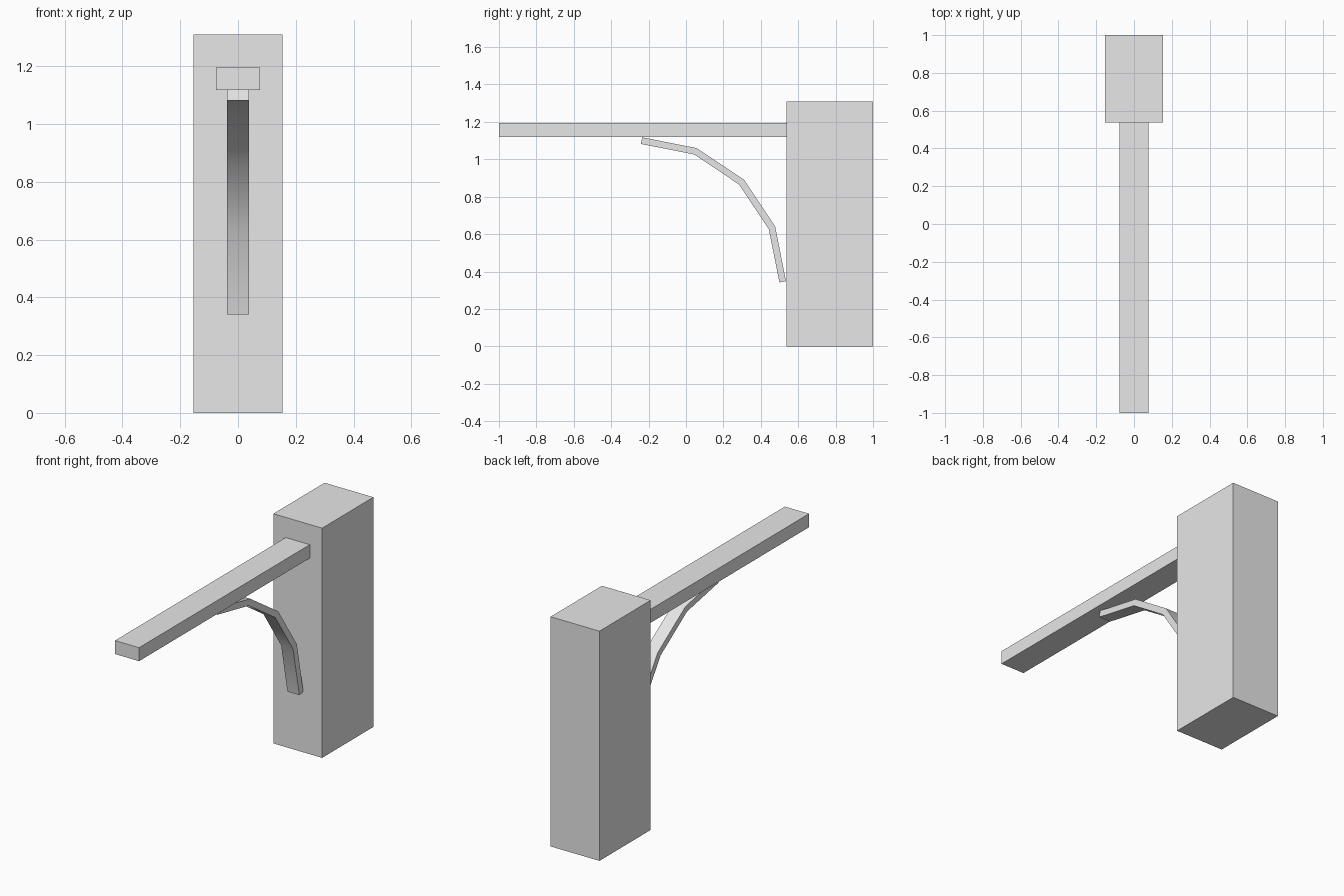
import bpy
import bmesh
import math
from mathutils import Vector

default = bpy.data.objects.get("Cube")
if default:
    bpy.data.objects.remove(default, do_unlink=True)

grey = bpy.data.materials.new("plain grey")
grey.use_nodes = True
GREY = (0.8, 0.8, 0.8, 1)
grey.diffuse_color = GREY
grey.node_tree.nodes["Principled BSDF"].inputs["Base Color"].default_value = GREY


def add_object(name, bm):
    bmesh.ops.recalc_face_normals(bm, faces=bm.faces)
    mesh = bpy.data.meshes.new(name)
    bm.to_mesh(mesh)
    bm.free()
    mesh.materials.append(grey)
    obj = bpy.data.objects.new(name, mesh)
    bpy.context.collection.objects.link(obj)
    return obj


def box(name, low, high):
    low, high = Vector(low), Vector(high)
    bm = bmesh.new()
    bmesh.ops.create_cube(bm, size=1)
    bmesh.ops.scale(bm, vec=high - low, verts=bm.verts)
    bmesh.ops.translate(bm, vec=(low + high) / 2, verts=bm.verts)
    return add_object(name, bm)


# Upright post and the beam reaching forward from it
box("post", (-0.154, 0.538, 0), (0.154, 1, 1.31))
box("beam", (-0.076, -1, 1.118), (0.076, 0.538, 1.195))


# Quarter-circle brace in four straight segments, ends cut square
def arc_brace(name, centre_y, centre_z, radius, thickness, width, segments=4):
    step = math.pi / 2 / segments
    bm = bmesh.new()
    rings = []
    for i in range(segments + 1):
        angle = i * step
        point = Vector((0, centre_y + radius * math.cos(angle),
                        centre_z + radius * math.sin(angle)))
        cut, half = angle, thickness / 2
        if i == 0:
            cut += step / 2
        elif i == segments:
            cut -= step / 2
        else:
            half /= math.cos(step / 2)
        offset = Vector((0, math.cos(cut), math.sin(cut))) * half
        rings.append([bm.verts.new(point + offset * side + Vector((x, 0, 0)))
                      for side, x in ((1, -width / 2), (1, width / 2),
                                      (-1, width / 2), (-1, -width / 2))])
    for a, b in zip(rings, rings[1:]):
        for k in range(4):
            n = (k + 1) % 4
            bm.faces.new((a[k], a[n], b[n], b[k]))
    bm.faces.new(rings[0])
    bm.faces.new(rings[-1])
    return add_object(name, bm)


brace = arc_brace("curved_brace", -0.238, 0.345, 0.755, 0.036, 0.075)
bpy.ops.object.select_all(action="DESELECT")
brace.select_set(True)
bpy.context.view_layer.objects.active = brace
bpy.ops.object.shade_smooth_by_angle(angle=math.radians(30))
